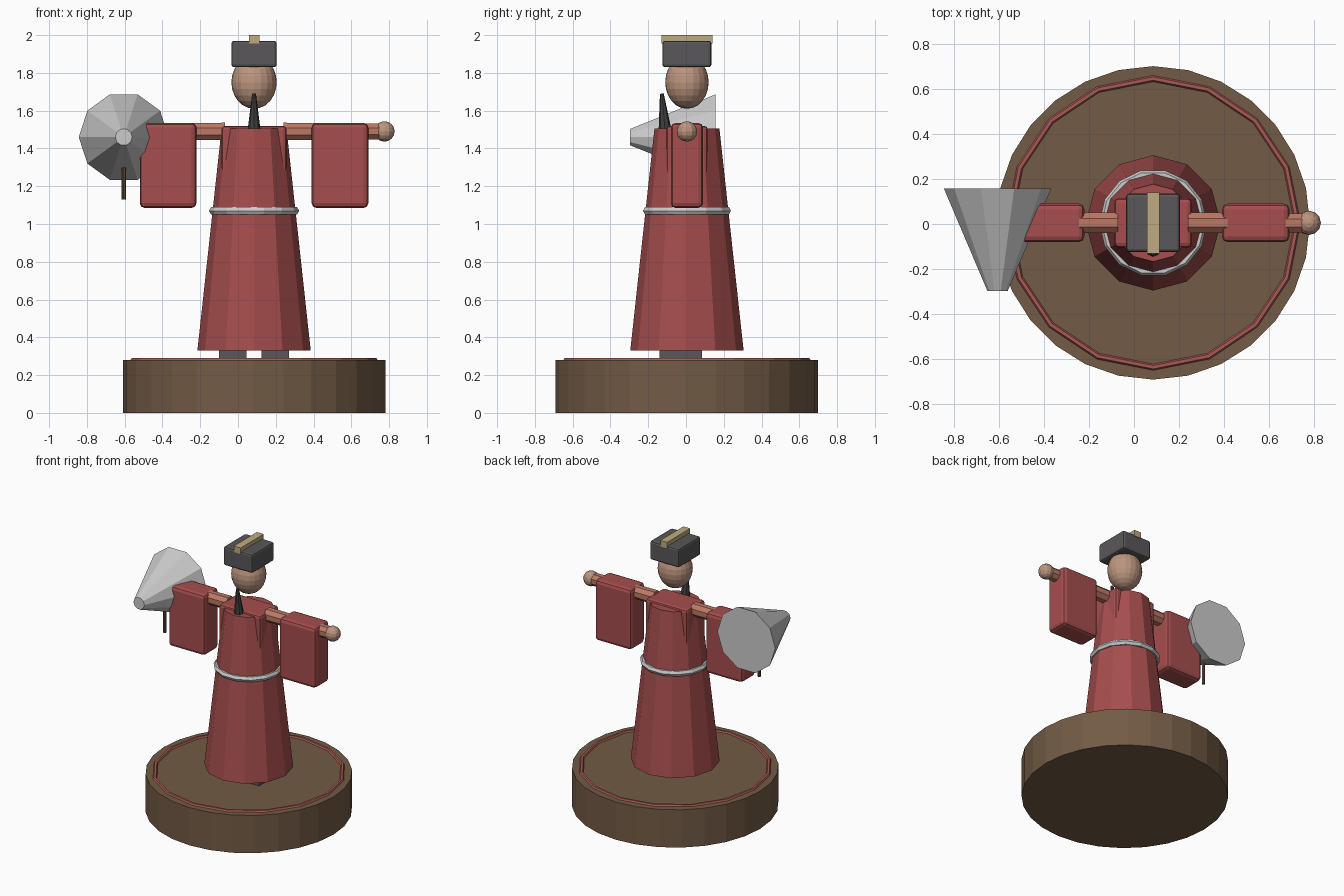
import bpy, bmesh, math
from mathutils import Matrix, Vector

if "Cube" in bpy.data.objects:
    bpy.data.objects.remove(bpy.data.objects["Cube"])

CX, CY = 0.085, 0.005   # figure axis


def material(name, rgb):
    m = bpy.data.materials.new(name)
    m.diffuse_color = (*rgb, 1)
    m.use_nodes = True
    m.node_tree.nodes["Principled BSDF"].inputs["Base Color"].default_value = m.diffuse_color
    return m


WOOD = material("wood", (0.17, 0.105, 0.06))
RED = material("red_cloth", (0.38, 0.075, 0.075))
TRIM = material("red_trim", (0.40, 0.10, 0.09))
SKIN = material("skin", (0.50, 0.30, 0.21))
COPPER = material("copper", (0.50, 0.19, 0.13))
DARK = material("dark", (0.10, 0.095, 0.10))
BLACK = material("black", (0.05, 0.05, 0.05))
GOLD = material("gold", (0.52, 0.41, 0.22))


def finish(bm, name, mat):
    me = bpy.data.meshes.new(name)
    bm.to_mesh(me)
    bm.free()
    if mat:
        me.materials.append(mat)
    ob = bpy.data.objects.new(name, me)
    bpy.context.collection.objects.link(ob)
    return ob


def cone(name, a, b, r1, r2, n, mat=None, spin=0):
    """Tapered prism from point a to point b; a side vertex points up or to the back."""
    a, b = Vector(a), Vector(b)
    z = (b - a).normalized()
    up = Vector((0, 0, 1)) if abs(z.z) < 0.5 else Vector((0, 1, 0))
    x = up.cross(z).normalized()
    rot = Matrix((x, z.cross(x), z)).transposed().to_4x4()
    m = Matrix.Translation((a + b) / 2) @ rot @ Matrix.Rotation(math.pi / 2 + spin, 4, 'Z')
    bm = bmesh.new()
    bmesh.ops.create_cone(bm, cap_ends=True, segments=n, radius1=r1, radius2=r2,
                          depth=(b - a).length, matrix=m)
    return finish(bm, name, mat)


def box(name, lo, hi, mat=None, bevel=0.0):
    lo, hi = Vector(lo), Vector(hi)
    bm = bmesh.new()
    bmesh.ops.create_cube(bm, size=1, matrix=Matrix.Translation((lo + hi) / 2)
                          @ Matrix.Diagonal((*(hi - lo), 1)))
    if bevel:
        bmesh.ops.bevel(bm, geom=bm.edges[:], offset=bevel, segments=2,
                        profile=0.5, affect='EDGES')
    return finish(bm, name, mat)


def ball(name, c, r, u, v, mat):
    bm = bmesh.new()
    bmesh.ops.create_uvsphere(bm, u_segments=u, v_segments=v, radius=1,
                              matrix=Matrix.Translation(c) @ Matrix.Diagonal((*r, 1)))
    return finish(bm, name, mat)


def ring(name, z, R, r, n, mat=None):
    bpy.ops.mesh.primitive_torus_add(location=(CX, CY, z), major_radius=R, minor_radius=r,
                                     major_segments=n, minor_segments=6)
    ob = bpy.context.object
    ob.name = name
    if mat:
        ob.data.materials.append(mat)


# round base with inlaid ring
cone("base", (CX, CY, 0), (CX, CY, 0.28), 0.695, 0.695, 28, WOOD)
ring("base_ring", 0.278, 0.64, 0.015, 16, TRIM)

# robe, shoulders and belt
cone("robe", (CX, CY, 0.33), (CX, CY, 1.505), 0.30, 0.172, 12, RED)
box("shoulders", (CX - 0.172, CY - 0.11, 1.15), (CX + 0.172, CY + 0.11, 1.52), RED, 0.02)
ring("belt", 1.07, 0.217, 0.022, 14)

# head, beard and hat
ball("head", (CX, CY, 1.75), (0.12, 0.115, 0.14), 20, 12, SKIN)
cone("beard", (CX, -0.107, 1.45), (CX, -0.128, 1.69), 0.04, 0.01, 8, BLACK)
box("hat", (CX - 0.12, CY - 0.13, 1.83), (CX + 0.12, CY + 0.13, 1.97), DARK, 0.015)
box("hat_strip", (CX - 0.028, CY - 0.135, 1.955), (CX + 0.028, CY + 0.135, 2.0), GOLD)

# mirrored arms, hands, sleeves and feet
for side, s in (("left", -1), ("right", 1)):
    cone(side + "_arm", (CX + s * 0.155, CY, 1.49), (CX + s * 0.67, CY, 1.49),
         0.05, 0.045, 8, COPPER, math.pi / 8)
    ball(side + "_hand", (CX + s * 0.69, CY, 1.49), (0.054,) * 3, 12, 8, SKIN)
    x = CX + s * 0.455
    box(side + "_sleeve", (x - 0.15, CY - 0.085, 1.085), (x + 0.15, CY + 0.085, 1.535), RED, 0.025)
    x = CX + s * 0.112
    box(side + "_foot", (x - 0.073, -0.14, 0.27), (x + 0.073, 0.085, 0.38), DARK)

# fan-shaped horn with handle, held in the left hand
cone("horn", (-0.605, 0.157, 1.46), (-0.605, -0.297, 1.46), 0.238, 0.045, 10)
cone("horn_handle", (-0.605, CY, 1.13), (-0.605, CY, 1.45), 0.011, 0.011, 8, WOOD)
